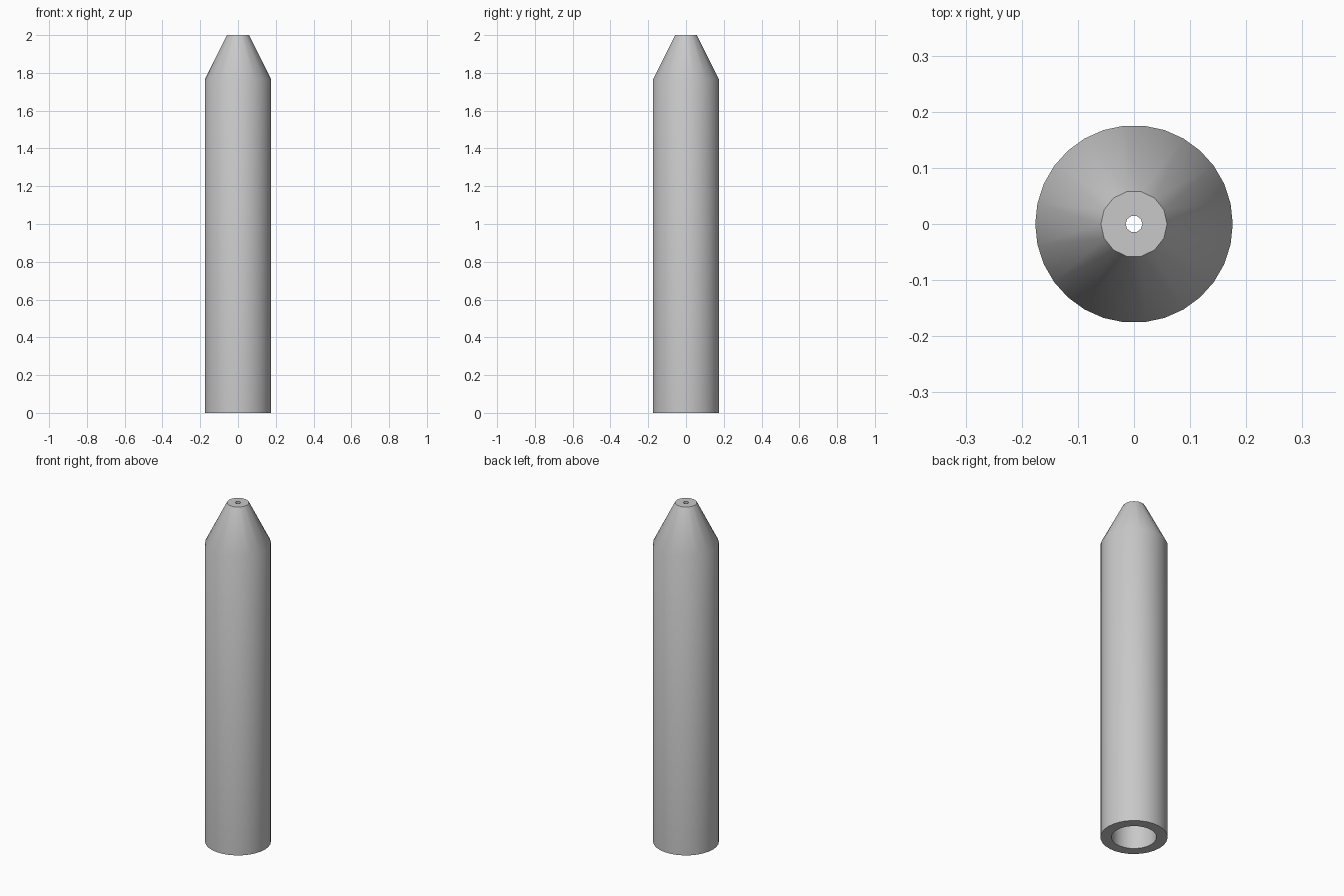
import bpy
import bmesh
import math

old = bpy.data.objects.get("Cube")
if old:
    bpy.data.objects.remove(old, do_unlink=True)

# Plain grey metal
metal = bpy.data.materials.new("grey_metal")
metal.use_nodes = True
grey = (0.58, 0.58, 0.58, 1)
metal.diffuse_color = grey
metal.node_tree.nodes["Principled BSDF"].inputs["Base Color"].default_value = grey

bm = bmesh.new()


def ring(radius, z, sides):
    step = 2 * math.pi / sides
    return [bm.verts.new((radius * math.cos(i * step), radius * math.sin(i * step), z))
            for i in range(sides)]


def stitch(a, b):
    """Join two rings, which may have different numbers of sides."""
    n, m = len(a), len(b)
    if n == m:
        for i in range(n):
            j = (i + 1) % n
            bm.faces.new((a[i], a[j], b[j], b[i]))
        return
    i = j = 0
    while i < n or j < m:
        if j == m or (i < n and (i + 0.5) / n <= (j + 0.5) / m):
            bm.faces.new((a[i % n], a[(i + 1) % n], b[j % m]))
            i += 1
        else:
            bm.faces.new((a[i % n], b[(j + 1) % m], b[j % m]))
            j += 1


# Radius, height and sides: outer wall upward, then the bore downward
profile = [
    (0.176, 0.0, 30), (0.176, 1.765, 30), (0.059, 2.0, 14),
    (0.015, 2.0, 10), (0.015, 1.94, 10), (0.118, 1.72, 24), (0.118, 0.0, 24),
]
rings = [ring(*p) for p in profile]
for k, lower in enumerate(rings):
    stitch(lower, rings[(k + 1) % len(rings)])
bmesh.ops.recalc_face_normals(bm, faces=bm.faces)

mesh = bpy.data.meshes.new("tapered_tube")
bm.to_mesh(mesh)
bm.free()
mesh.materials.append(metal)
tube = bpy.data.objects.new("tapered_tube", mesh)
bpy.context.collection.objects.link(tube)

# Smooth walls with crisp rims
bpy.ops.object.select_all(action="DESELECT")
tube.select_set(True)
bpy.context.view_layer.objects.active = tube
bpy.ops.object.shade_smooth_by_angle(angle=math.radians(40))
